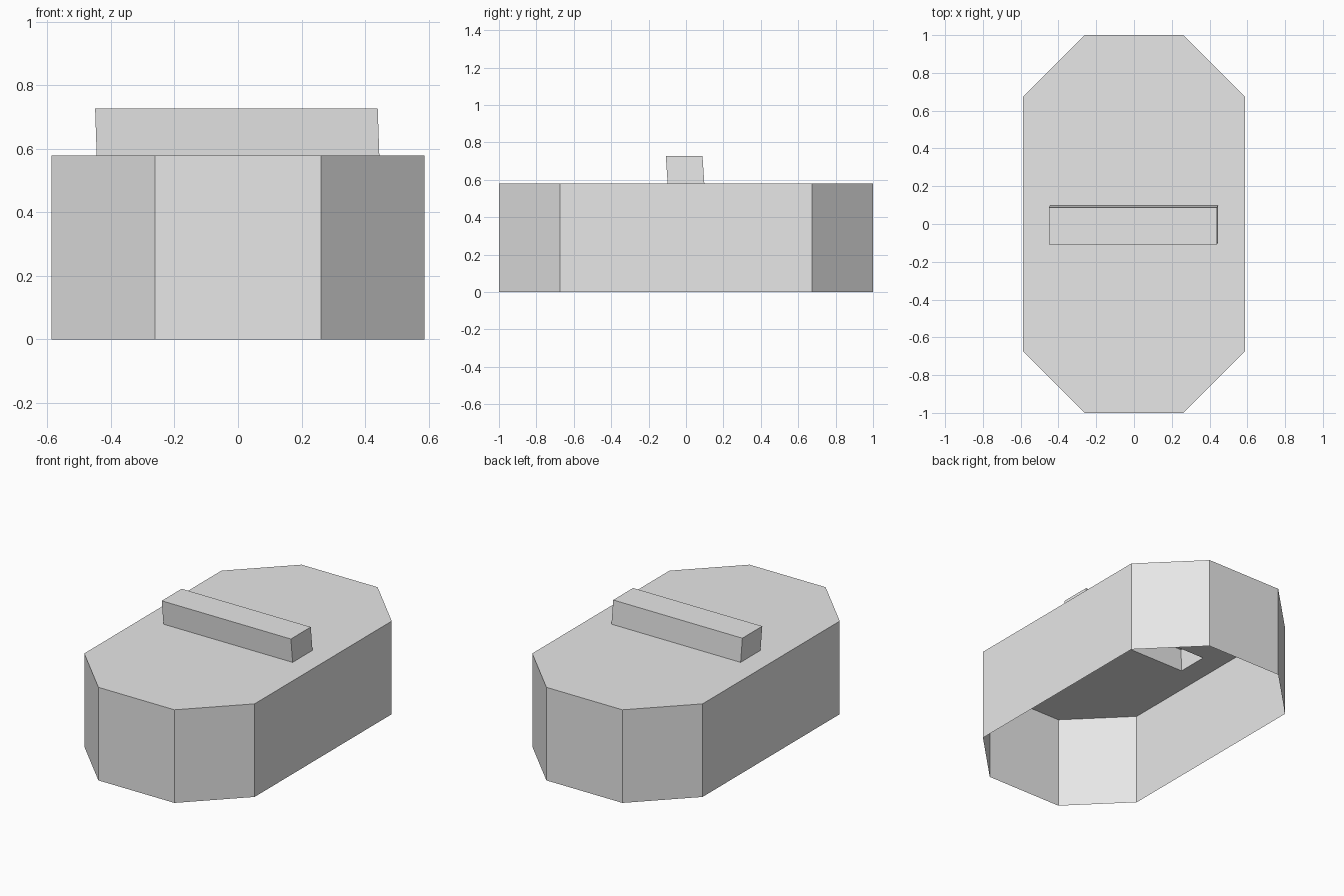
import bpy
import bmesh
from mathutils import Vector

cube = bpy.data.objects.get("Cube")
if cube:
    bpy.data.objects.remove(cube, do_unlink=True)

DECK_Z, BAR_Z = 0.58, 0.728

grey = bpy.data.materials.new("light_grey")
grey.use_nodes = True
colour = (0.8, 0.8, 0.8, 1.0)
grey.diffuse_color = colour
grey.node_tree.nodes["Principled BSDF"].inputs["Base Color"].default_value = colour


def ring(bm, outline, z, shift=(0, 0)):
    return [bm.verts.new((x + shift[0], y + shift[1], z)) for x, y in outline]


def walls(bm, lower, upper):
    n = len(lower)
    for i in range(n):
        j = (i + 1) % n
        bm.faces.new((lower[i], lower[j], upper[j], upper[i]))


def loop_edges(bm, verts):
    pairs = zip(verts, verts[1:] + verts[:1])
    return [bm.edges.get(p) for p in pairs]


def finish(bm, name):
    mesh = bpy.data.meshes.new(name)
    bm.to_mesh(mesh)
    bm.free()
    mesh.materials.append(grey)
    obj = bpy.data.objects.new(name, mesh)
    bpy.context.collection.objects.link(obj)


# Outlines: long octagon for the body, narrow rectangle for the bar
quarter = [(0.587, 0.675), (0.262, 1.0)]
octagon = quarter + [(-x, y) for x, y in reversed(quarter)]
octagon += [(-x, -y) for x, y in octagon]
bar = [(0.445, 0.098), (-0.445, 0.098), (-0.445, -0.098), (0.445, -0.098)]

# Body: open-bottomed shell whose deck has an opening under the bar
bm = bmesh.new()
rim = ring(bm, octagon, 0)
deck = ring(bm, octagon, DECK_Z)
walls(bm, rim, deck)
opening = ring(bm, bar, DECK_Z)
for a, b in zip(opening, opening[1:] + opening[:1]):
    bm.edges.new((a, b))
bmesh.ops.triangle_fill(bm, edges=loop_edges(bm, deck) + loop_edges(bm, opening),
                        use_beauty=True, normal=Vector((0, 0, 1)))
# Merge the deck's flat triangles into larger faces
bmesh.ops.join_triangles(bm, faces=[f for f in bm.faces if len(f.verts) == 3],
                         angle_face_threshold=0.1, angle_shape_threshold=3.1)
finish(bm, "body_shell")

# Bar: hollow raised strip, leaning slightly forward
bm = bmesh.new()
foot = ring(bm, bar, DECK_Z)
cap = ring(bm, bar, BAR_Z, (-0.005, -0.01))
walls(bm, foot, cap)
bm.faces.new(cap)
finish(bm, "raised_bar")
